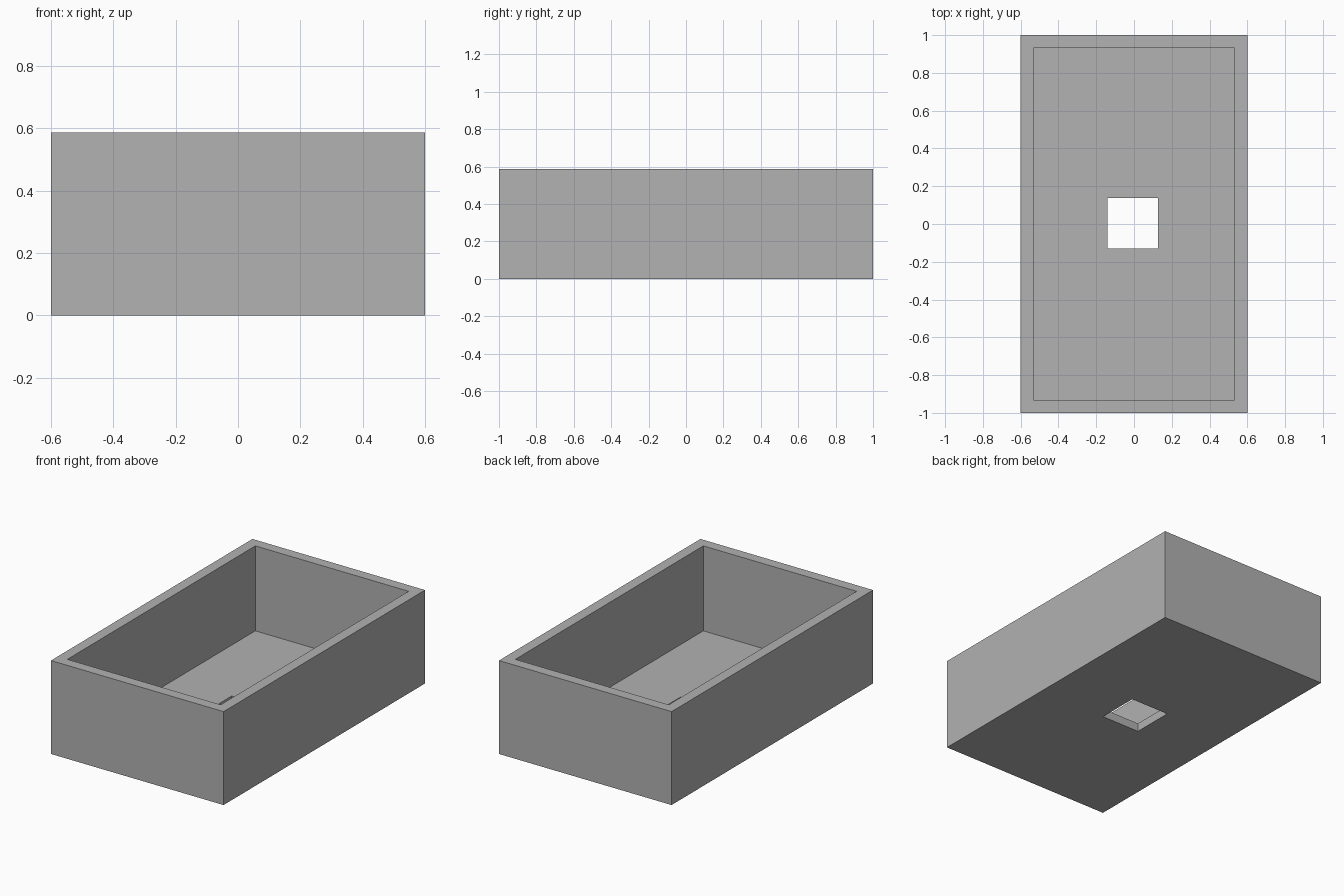
import bpy
import bmesh

cube = bpy.data.objects.get("Cube")
if cube:
    bpy.data.objects.remove(cube, do_unlink=True)

WIDTH, LENGTH, HEIGHT = 1.2, 2.0, 0.587
WALL, FLOOR = 0.067, 0.053
HOLE = 0.268
HOLE_X, HOLE_Y = -0.006, 0.003

# Plain grey
grey = bpy.data.materials.new("plain_grey")
grey.use_nodes = True
colour = (0.445, 0.445, 0.445, 1.0)
grey.diffuse_color = colour
grey.node_tree.nodes["Principled BSDF"].inputs["Base Color"].default_value = colour

bm = bmesh.new()


def ring(width, length, z, cx=0.0, cy=0.0):
    """Four corners of a level rectangle."""
    corners = ((-1, -1), (1, -1), (1, 1), (-1, 1))
    return [bm.verts.new((cx + sx * width / 2, cy + sy * length / 2, z))
            for sx, sy in corners]


# Cross-section of the tray: from the drain hole, round the wall and back
inner_w, inner_l = WIDTH - 2 * WALL, LENGTH - 2 * WALL
rings = [
    ring(HOLE, HOLE, 0, HOLE_X, HOLE_Y),
    ring(WIDTH, LENGTH, 0),
    ring(WIDTH, LENGTH, HEIGHT),
    ring(inner_w, inner_l, HEIGHT),
    ring(inner_w, inner_l, FLOOR),
    ring(HOLE, HOLE, FLOOR, HOLE_X, HOLE_Y),
]
for i, a in enumerate(rings):
    b = rings[(i + 1) % len(rings)]
    for j in range(4):
        k = (j + 1) % 4
        bm.faces.new((a[j], a[k], b[k], b[j]))
bmesh.ops.recalc_face_normals(bm, faces=bm.faces)

# Open tray with a square hole in its floor
mesh = bpy.data.meshes.new("open_tray")
bm.to_mesh(mesh)
bm.free()
mesh.materials.append(grey)
tray = bpy.data.objects.new("open_tray", mesh)
bpy.context.collection.objects.link(tray)
